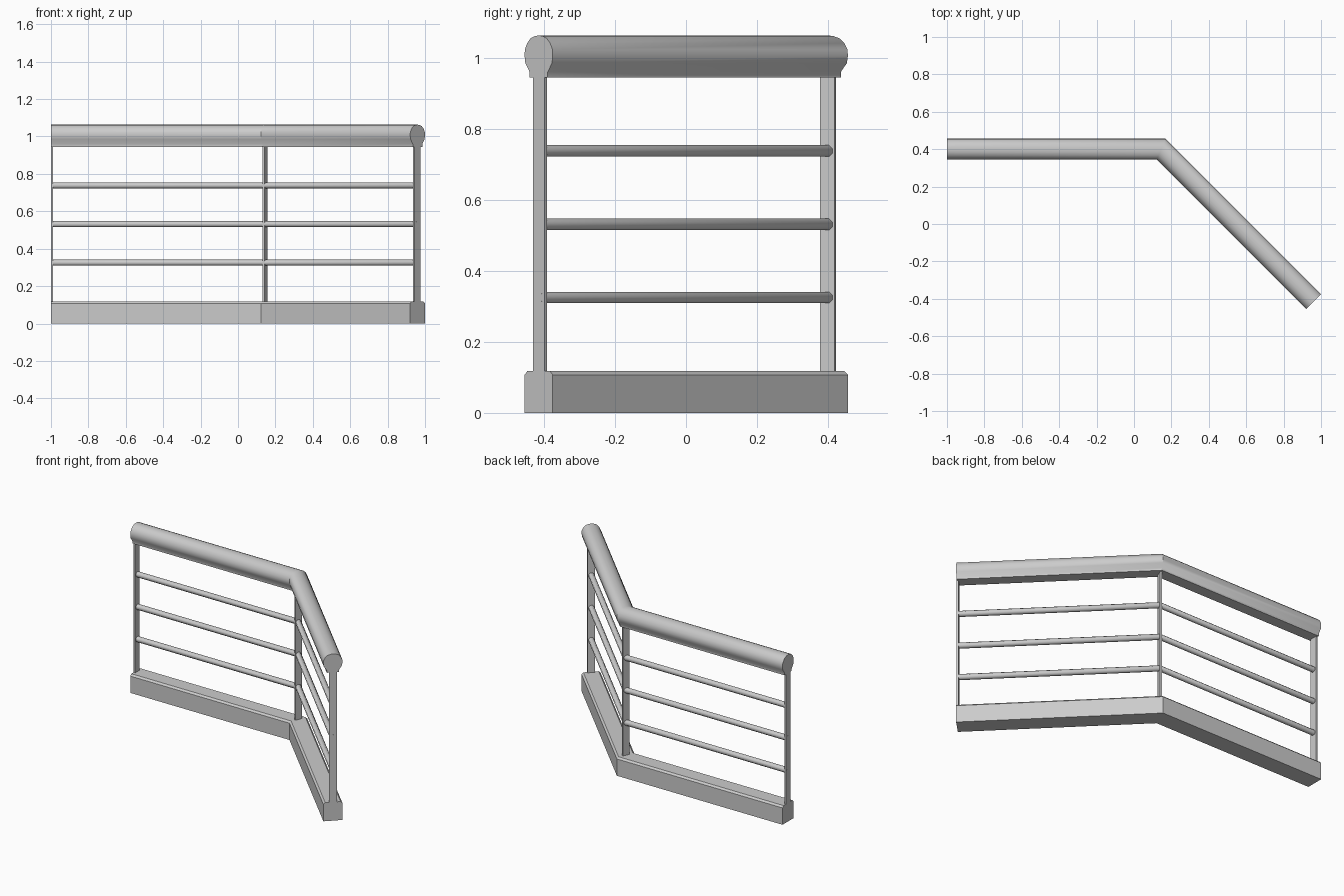
import bpy, bmesh, math
from mathutils import Vector

if "Cube" in bpy.data.objects:
    bpy.data.objects.remove(bpy.data.objects["Cube"])

# plan path of the railing: straight run, then a 45 degree turn
PATH = [Vector((-1, 0.4)), Vector((0.145, 0.4)), Vector((0.96, -0.415))]
DIRS = [(PATH[i + 1] - PATH[i]).normalized() for i in range(2)]


def side(d):
    return Vector((-d.y, d.x))


# sideways vector at each path point (mitred at the corner)
MITRE = side(DIRS[0] + DIRS[1]).normalized()
ACROSS = [side(DIRS[0]), MITRE / MITRE.dot(side(DIRS[0])), side(DIRS[1])]


def finish(name, bm, smooth=None):
    bmesh.ops.recalc_face_normals(bm, faces=bm.faces[:])
    me = bpy.data.meshes.new(name)
    bm.to_mesh(me)
    bm.free()
    ob = bpy.data.objects.new(name, me)
    bpy.context.collection.objects.link(ob)
    if smooth:
        bpy.ops.object.select_all(action='DESELECT')
        ob.select_set(True)
        bpy.context.view_layer.objects.active = ob
        bpy.ops.object.shade_smooth_by_angle(angle=math.radians(smooth))
    return ob


def sweep(name, profile, smooth=None):
    """Sweep a closed (offset, z) profile along the path."""
    bm = bmesh.new()
    rings = [[bm.verts.new((*(p + a * o), z)) for o, z in profile]
             for p, a in zip(PATH, ACROSS)]
    n = len(profile)
    for r, s in zip(rings, rings[1:]):
        for i in range(n):
            j = (i + 1) % n
            bm.faces.new((r[i], r[j], s[j], s[i]))
    bm.faces.new(rings[0])
    bm.faces.new(rings[-1])
    return finish(name, bm, smooth)


def mirrored(half):
    """Close a half profile listed from top to bottom."""
    return half + [(-o, z) for o, z in reversed(half) if o > 0]


def post(name, at, across, inset):
    """Flat upright bar standing across the path."""
    along = Vector((across.y, -across.x))
    c = at + along * inset
    bm = bmesh.new()
    lo, hi = [[bm.verts.new((*(c + across * u * 0.0225 + along * v * 0.0055), z))
               for u, v in ((-1, -1), (1, -1), (1, 1), (-1, 1))] for z in (0.11, 0.95)]
    bm.faces.new(lo)
    bm.faces.new(hi)
    for i in range(4):
        j = (i + 1) % 4
        bm.faces.new((lo[i], lo[j], hi[j], hi[i]))
    finish(name, bm)


# base kerb with chamfered top edges
sweep("base", mirrored([(0.045, 0.118), (0.056, 0.107), (0.056, 0)]))

# rounded handrail with a narrow neck underneath
sweep("handrail", mirrored([(0, 1.063), (0.016, 1.061), (0.032, 1.055), (0.046, 1.041),
                            (0.055, 1.023), (0.056, 1.005), (0.053, 0.985),
                            (0.036, 0.96), (0.036, 0.945)]), 40)

# three horizontal rods
for k, z in enumerate((0.325, 0.531, 0.738)):
    ring = [(0.0175 * math.cos(math.radians(45 * i + 22.5)),
             z + 0.0175 * math.sin(math.radians(45 * i + 22.5))) for i in range(8)]
    sweep(f"rod_{k + 1}", ring, 50)

# upright posts at both ends and at the corner
post("post_left", PATH[0], ACROSS[0], 0.0056)
post("post_corner", PATH[1], MITRE, 0)
post("post_right", PATH[2], ACROSS[2], -0.0056)
